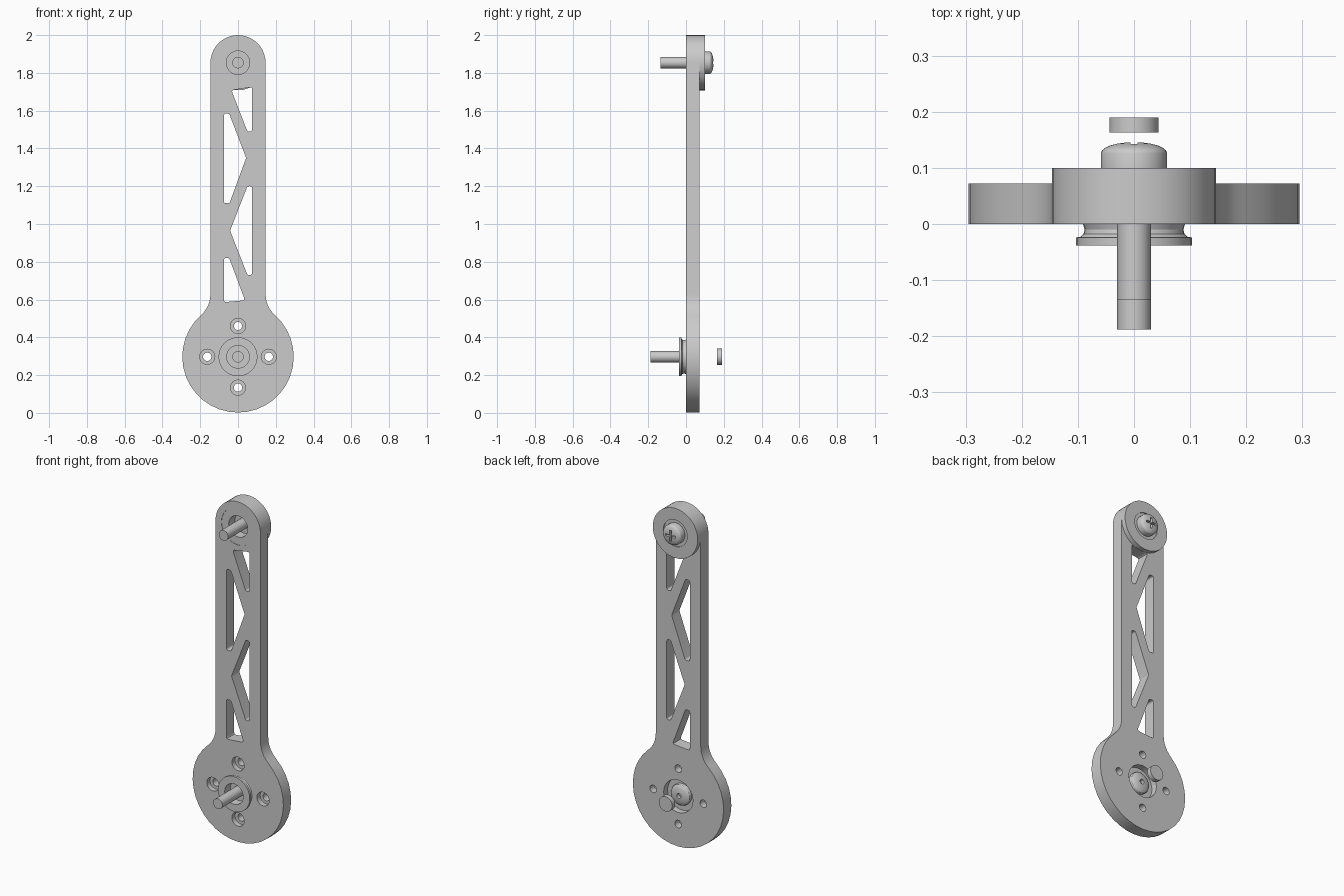
import bpy, bmesh, math
from mathutils import Vector

if "Cube" in bpy.data.objects:
    bpy.data.objects.remove(bpy.data.objects["Cube"])

grey = bpy.data.materials.new("plain grey")
grey.use_nodes = True
colour = (0.6, 0.6, 0.6, 1)
grey.diffuse_color = colour
grey.node_tree.nodes["Principled BSDF"].inputs["Base Color"].default_value = colour

HUB, TOP = 0.297, 1.854          # heights of the two pivots
HUB_R, ARM_R = 0.295, 0.146      # hub radius, half arm width
THICK, BOSS = 0.072, 0.1         # plate and boss back faces


def finish(name, bm):
    bmesh.ops.recalc_face_normals(bm, faces=bm.faces)
    mesh = bpy.data.meshes.new(name)
    bm.to_mesh(mesh)
    bm.free()
    ob = bpy.data.objects.new(name, mesh)
    bpy.context.collection.objects.link(ob)
    mesh.materials.append(grey)
    return ob


def prism(name, pts, y0, y1):
    """Extrude an x-z outline along y."""
    bm = bmesh.new()
    face = bm.faces.new([bm.verts.new((x, y0, z)) for x, z in pts])
    out = bmesh.ops.extrude_face_region(bm, geom=[face])["geom"]
    moved = [v for v in out if isinstance(v, bmesh.types.BMVert)]
    bmesh.ops.translate(bm, verts=moved, vec=(0, y1 - y0, 0))
    return finish(name, bm)


def lathe(name, profile, z, x=0, steps=36):
    """Turn a closed (radius, y) profile around the y axis."""
    bm = bmesh.new()
    vs = [bm.verts.new((x + r, y, z)) for r, y in profile]
    es = [bm.edges.new((a, b)) for a, b in zip(vs, vs[1:] + vs[:1])]
    bmesh.ops.spin(bm, geom=vs + es, cent=(x, 0, z), axis=(0, 1, 0),
                   angle=math.tau, steps=steps, use_merge=True)
    bmesh.ops.remove_doubles(bm, verts=bm.verts, dist=1e-5)
    loose = [e for e in bm.edges if not e.link_faces]
    bmesh.ops.delete(bm, geom=loose, context="EDGES")
    return finish(name, bm)


def cylinder(name, r, y0, y1, z, x=0, steps=36):
    return lathe(name, [(0, y0), (r, y0), (r, y1), (0, y1)], z, x, steps)


def arc(cx, cz, r, a0, a1, n):
    return [(cx + r * math.cos(a0 + (a1 - a0) * i / n),
             cz + r * math.sin(a0 + (a1 - a0) * i / n)) for i in range(n + 1)]


def rounded(pts, r=0.012, n=4):
    """Round every corner of a polygon with quadratic arcs."""
    out = []
    for i, p in enumerate(pts):
        p = Vector(p)
        a = (Vector(pts[i - 1]) - p).normalized()
        b = (Vector(pts[(i + 1) % len(pts)]) - p).normalized()
        t = min(r / math.tan(a.angle(b) / 2), 0.02)
        for k in range(n + 1):
            u = k / n
            out.append(tuple(p + a * t * (1 - u) ** 2 + b * t * u ** 2))
    return out


def cut(ob, cutters):
    for c in cutters:
        mod = ob.modifiers.new("cut", "BOOLEAN")
        mod.operation, mod.solver, mod.object = "DIFFERENCE", "EXACT", c
        bpy.context.view_layer.objects.active = ob
        bpy.ops.object.modifier_apply(modifier=mod.name)
        bpy.data.objects.remove(c)


# Arm outline: round top, straight sides, concave fillets, round hub
f = 0.15
dx = ARM_R + f
dz = math.sqrt((HUB_R + f) ** 2 - dx ** 2)
meet = math.atan2(dz, dx)
right = arc(dx, HUB + dz, f, math.pi, math.pi + meet, 6)
left = [(-x, z) for x, z in reversed(right)]
outline = arc(0, TOP, ARM_R, 0, math.pi, 20) + left[::-1]
outline += arc(0, HUB, HUB_R, math.pi - meet, math.tau + meet, 28)[1:-1]
outline += right[::-1]
arm = prism("arm_plate", outline, 0, THICK)

# Truss openings, bearing seats and counterbored screw holes
openings = [
    [(-0.035, 1.708), (0.075, 1.725), (0.075, 1.49), (0.05, 1.49)],
    [(-0.075, 1.585), (-0.047, 1.585), (0.043, 1.35), (-0.045, 1.11), (-0.075, 1.11)],
    [(0.075, 1.2), (0.05, 1.2), (-0.042, 0.965), (0.05, 0.73), (0.075, 0.73)],
    [(-0.075, 0.82), (-0.047, 0.82), (0.037, 0.596), (-0.075, 0.586)],
]
cutters = [prism("opening", rounded(p), -0.1, 0.2) for p in openings]
cutters += [cylinder("seat", 0.108, -0.1, 0.06, TOP),
            cylinder("bore", 0.078, -0.1, 0.2, TOP),
            cylinder("hub_bore", 0.095, -0.1, 0.2, HUB)]
for i in range(4):
    x = 0.163 * math.cos(i * math.pi / 2)
    z = HUB + 0.163 * math.sin(i * math.pi / 2)
    cutters += [cylinder("screw_hole", 0.022, -0.1, 0.2, z, x, 20),
                cylinder("counterbore", 0.04, -0.1, 0.03, z, x, 24)]
cut(arm, cutters)

# Raised boss on the back of the top pivot
boss = lathe("top_boss", [(0.078, THICK), (ARM_R, THICK), (ARM_R, BOSS), (0.078, BOSS)],
             TOP, steps=40)

# Top bearing set into the arm, with a floor behind the open bore
bearing = lathe("top_bearing", [(0.062, 0.002), (0.108, 0.002), (0.108, 0.06), (0.078, 0.06),
                                (0.078, 0.094), (0.028, 0.094), (0.028, 0.06), (0.062, 0.06)], TOP)

# Flanged hub bushing
bushing = lathe("hub_bushing", [(0.06, -0.038), (0.103, -0.038), (0.103, -0.024),
                                (0.096, -0.023), (0.09, -0.018), (0.088, -0.01), (0.091, 0),
                                (0.095, 0.002), (0.095, 0.035), (0.028, 0.035),
                                (0.028, 0.015), (0.06, 0.015)], HUB)


def bolt(name, tip, seat, rim, crown, r, z):
    """Shaft with a domed head on the back."""
    dome = [(r * math.cos(a), rim + (crown - rim) * math.sin(a))
            for a in [i * math.pi / 12 for i in range(1, 6)]]
    return lathe(name, [(0, tip), (0.03, tip), (0.03, seat), (r, seat), (r, rim)]
                 + dome + [(0, crown)], z)


# Top bolt with a cross recess, hub bolt with a round socket
top_bolt = bolt("top_bolt", -0.135, 0.093, 0.126, 0.146, 0.059, TOP)
w, h = 0.006, 0.032
cut(top_bolt, [prism("slot", [(-a, TOP - b), (a, TOP - b), (a, TOP + b), (-a, TOP + b)],
                     0.128, 0.2) for a, b in ((w, h), (h, w))])
hub_bolt = bolt("hub_bolt", -0.188, 0.034, 0.048, 0.067, 0.062, HUB)
cut(hub_bolt, [cylinder("socket", 0.014, 0.045, 0.1, HUB, steps=16)])

# Loose disc magnet behind the hub
magnet = cylinder("disc_magnet", 0.044, 0.163, 0.19, HUB)

# Smooth round walls, keep edges crisp
bpy.ops.object.select_all(action="DESELECT")
for ob in (arm, boss, bearing, bushing, top_bolt, hub_bolt, magnet):
    ob.select_set(True)
bpy.context.view_layer.objects.active = arm
bpy.ops.object.shade_smooth_by_angle(angle=math.radians(30))
